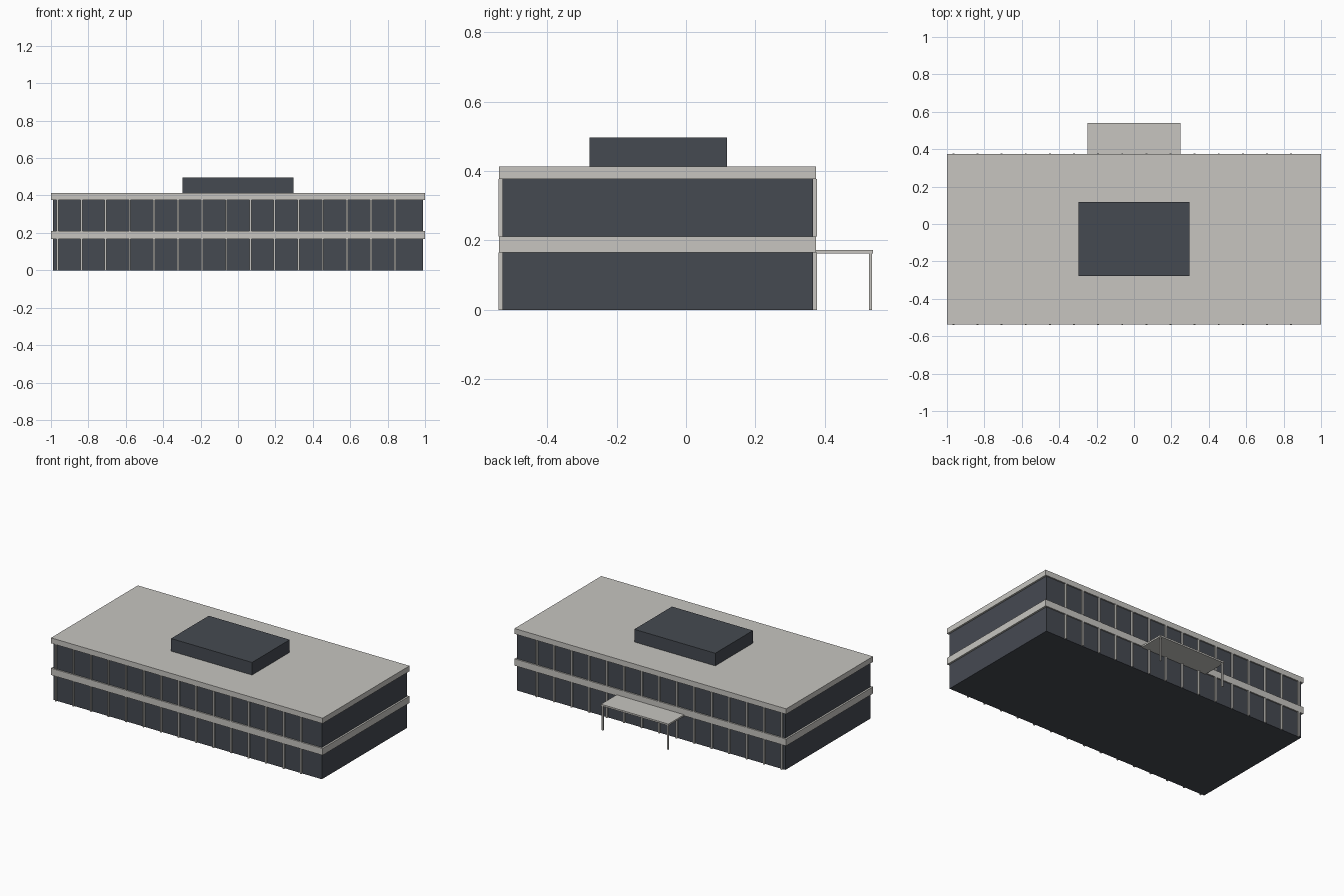
import bpy

cube = bpy.data.objects.get("Cube")
if cube:
    bpy.data.objects.remove(cube, do_unlink=True)


def material(name, colour):
    mat = bpy.data.materials.new(name)
    mat.use_nodes = True
    mat.diffuse_color = colour
    bsdf = next(n for n in mat.node_tree.nodes if n.type == 'BSDF_PRINCIPLED')
    bsdf.inputs["Base Color"].default_value = colour
    return mat


CONCRETE = material("pale_concrete", (0.57, 0.56, 0.53, 1))
GLASS = material("dark_glass", (0.06, 0.068, 0.083, 1))


def box(name, x, y, z, mat):
    """Box spanning the given (low, high) ranges."""
    bpy.ops.mesh.primitive_cube_add(size=1, location=[sum(r) / 2 for r in (x, y, z)])
    ob = bpy.context.object
    ob.name = name
    ob.scale = [r[1] - r[0] for r in (x, y, z)]
    bpy.ops.object.transform_apply(location=False, rotation=False, scale=True)
    ob.data.materials.append(mat)
    return ob


FRONT, BACK = -0.529, 0.366      # glass faces
LIP = 0.009                      # how far the slabs stand out
FLOOR, ROOF = (0.166, 0.211), (0.377, 0.413)

# Glazed storeys and overhanging slabs
for name, z in (("lower_storey", (0, FLOOR[0])), ("upper_storey", (FLOOR[1], ROOF[0]))):
    box(name, (-0.988, 0.988), (FRONT, BACK), z, GLASS)
for name, z in (("floor_slab", FLOOR), ("roof_slab", ROOF)):
    box(name, (-1, 1), (FRONT - LIP, BACK + LIP), z, CONCRETE)

# Rooftop plant room
box("plant_room", (-0.298, 0.298), (-0.278, 0.118), (ROOF[1], 0.497), GLASS)

# Mullions on both long faces
for i in range(15):
    x = -0.966 + 0.129 * i
    for side, y in (("front", (FRONT - LIP - 0.002, FRONT)),
                    ("back", (BACK, BACK + LIP + 0.002))):
        for level, z in (("lower", (0, FLOOR[0])), ("upper", (FLOOR[1], ROOF[0]))):
            box(f"{side}_{level}_mullion", (x - 0.005, x + 0.005), y, z, CONCRETE)

# Entrance canopy on two posts
box("canopy", (-0.248, 0.248), (BACK, 0.539), (0.162, 0.173), CONCRETE)
for side, x in (("right", -0.24), ("left", 0.24)):
    box(f"{side}_canopy_post", (x - 0.005, x + 0.005), (0.527, 0.536), (0, 0.162), CONCRETE)
